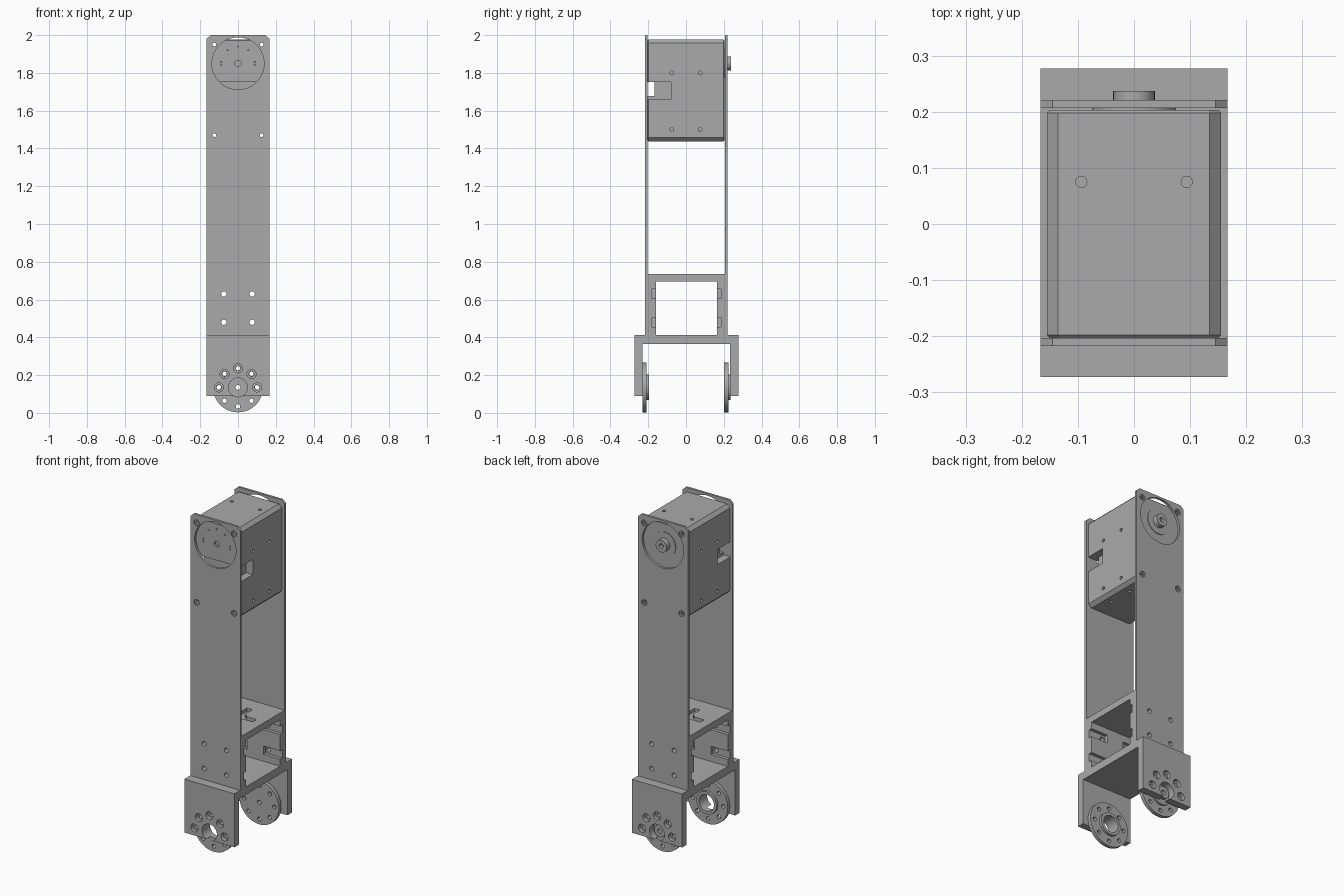
import bpy, bmesh, math
from mathutils import Matrix, Vector

if "Cube" in bpy.data.objects:
    bpy.data.objects.remove(bpy.data.objects["Cube"])

grey = bpy.data.materials.new("plain_grey")
grey.use_nodes = True
GREY = (0.4, 0.4, 0.4, 1)
grey.diffuse_color = GREY
grey.node_tree.nodes["Principled BSDF"].inputs["Base Color"].default_value = GREY

YC = 0.002          # middle of the bracket in depth
W = 0.167           # half width of plates and bracket
AXIS_TOP, AXIS_LOW = 1.85, 0.135


def box(bm, x, y, z):
    """Box between the given (low, high) limits."""
    size = Matrix.Diagonal((x[1] - x[0], y[1] - y[0], z[1] - z[0], 1))
    mid = Vector((sum(x) / 2, sum(y) / 2, sum(z) / 2))
    bmesh.ops.create_cube(bm, size=1, matrix=Matrix.Translation(mid) @ size)


def rod(bm, axis, centre, r, lo, hi, n=32):
    """Cylinder along an axis; centre gives the other two coordinates in order."""
    mid = list(centre)
    mid.insert("xyz".index(axis), (lo + hi) / 2)
    turn = {"x": Matrix.Rotation(math.pi / 2, 4, "Y"),
            "y": Matrix.Rotation(math.pi / 2, 4, "X"), "z": Matrix()}[axis]
    bmesh.ops.create_cone(bm, cap_ends=True, segments=n, radius1=r, radius2=r,
                          depth=hi - lo, matrix=Matrix.Translation(mid) @ turn)


def extrude(bm, pts, direction):
    """Prism swept from a flat outline."""
    face = bm.faces.new([bm.verts.new(p) for p in pts])
    res = bmesh.ops.extrude_face_region(bm, geom=[face])
    verts = [v for v in res["geom"] if isinstance(v, bmesh.types.BMVert)]
    bmesh.ops.translate(bm, verts=verts, vec=direction)
    bmesh.ops.recalc_face_normals(bm, faces=bm.faces)


def make(name, bm):
    mesh = bpy.data.meshes.new(name)
    bm.to_mesh(mesh)
    bm.free()
    ob = bpy.data.objects.new(name, mesh)
    bpy.context.collection.objects.link(ob)
    mesh.materials.append(grey)
    return ob


def cut(ob, bm):
    """Subtract the cutter shapes from the object."""
    cutter = make("cutter", bm)
    cutter.hide_render = True
    mod = ob.modifiers.new("cut", "BOOLEAN")
    mod.operation, mod.solver, mod.object = "DIFFERENCE", "EXACT", cutter
    mod.use_self = True
    bpy.context.view_layer.update()
    deps = bpy.context.evaluated_depsgraph_get()
    mesh = bpy.data.meshes.new_from_object(ob.evaluated_get(deps))
    ob.modifiers.clear()
    ob.data = mesh
    bpy.data.objects.remove(cutter)


def smooth(ob):
    bpy.context.view_layer.objects.active = ob
    for o in bpy.context.selected_objects:
        o.select_set(False)
    ob.select_set(True)
    bpy.ops.object.shade_smooth_by_angle(angle=math.radians(30))


def span(side, a, b):
    """Depth limits on the front (-1) or back (+1) side."""
    return sorted((YC + side * a, YC + side * b))


screws = [(sx * 0.125, z) for sx in (-1, 1) for z in (1.95, 1.47)]
bolts = [(sx * 0.075, z) for sx in (-1, 1) for z in (0.63, 0.48)]
parts = []

# Long side plates with chamfered top corners
for side, label in ((-1, "front"), (1, "back")):
    lo, hi = span(side, 0.205, 0.219)
    bm = bmesh.new()
    outline = [(-W, 0.41), (W, 0.41), (W, 1.98), (W - 0.022, 2), (0.022 - W, 2), (-W, 1.98)]
    extrude(bm, [(x, lo, z) for x, z in outline], (0, hi - lo, 0))
    plate = make(label + "_plate", bm)
    bm = bmesh.new()
    rod(bm, "y", (0, AXIS_TOP), 0.138, lo - 0.1, hi + 0.1, 64)
    for p in screws:
        rod(bm, "y", p, 0.010, lo - 0.1, hi + 0.1, 20)
    for p in bolts:
        rod(bm, "y", p, 0.014, lo - 0.1, hi + 0.1, 20)
    cut(plate, bm)
    bm = bmesh.new()
    for p in screws:
        rod(bm, "y", p, 0.018, *span(side, 0.212, 0.25), 20)
    cut(plate, bm)
    parts.append(plate)

# Motor housing: chamfered block with screw holes and a connector notch
bm = bmesh.new()
hx, c, bot, top = 0.155, 0.02, 1.438, 1.977
half = [(hx - c, bot), (hx, bot + c), (hx, top - c), (hx - c, top)]
ring = half + [(-x, z) for x, z in reversed(half)]
extrude(bm, [(x, -0.203, z) for x, z in ring], (0, 0.406, 0))
caps = [e for e in bm.edges if abs(e.verts[0].co.y - e.verts[1].co.y) < 1e-5]
bmesh.ops.bevel(bm, geom=caps, offset=0.005, segments=1, affect="EDGES")
housing = make("motor_housing", bm)
bm = bmesh.new()
box(bm, (-0.3, 0.3), (-0.3, -0.168), (1.677, 1.752))
for s in (-1, 1):
    box(bm, sorted((s * 0.11, s * 0.3)), (-0.3, -0.08), (1.66, 1.752))
    for y in (-0.075, 0.075):
        for z in (1.8, 1.5):
            rod(bm, "x", (y, z), 0.010, *sorted((s * 0.13, s * 0.2)), 20)
        rod(bm, "z", (s * 0.094, y), 0.010, bot - 0.05, bot + 0.03, 20)
    rod(bm, "z", (s * 0.094, 0.075), 0.010, top - 0.03, top + 0.05, 20)
for p in screws:
    rod(bm, "y", p, 0.010, -0.3, 0.3, 20)
rod(bm, "y", (0, AXIS_TOP), 0.017, -0.3, -0.19, 24)
for deg in (5, -5, 52, 90, 128, 175, 185):
    a = math.radians(deg)
    rod(bm, "y", (0.09 * math.cos(a), AXIS_TOP + 0.09 * math.sin(a)), 0.004, -0.3, -0.19, 10)
cut(housing, bm)
parts.append(housing)

# Rear idler shaft
bm = bmesh.new()
rod(bm, "y", (0, AXIS_TOP), 0.075, 0.2, 0.207, 48)
rod(bm, "y", (0, AXIS_TOP), 0.037, 0.205, 0.237, 32)
shaft = make("idler_shaft", bm)
bm = bmesh.new()
rod(bm, "y", (0, AXIS_TOP), 0.014, 0.215, 0.3, 20)
cut(shaft, bm)
parts.append(shaft)

# Joint frame: rectangular ring between the plates above a two-legged fork
bm = bmesh.new()
half = [(0.205, 0.735), (0.205, 0.413), (0.275, 0.413), (0.275, 0.09),
        (0.232, 0.09), (0.232, 0.366)]
ring = half + [(-y, z) for y, z in reversed(half)]
extrude(bm, [(-W, YC + y, z) for y, z in ring], (2 * W, 0, 0))
frame = make("joint_frame", bm)
bm = bmesh.new()
box(bm, (-0.3, 0.3), (YC - 0.162, YC + 0.162), (0.413, 0.695))
for p in bolts:
    rod(bm, "y", p, 0.014, -0.3, 0.3, 20)
cut(frame, bm)

# Nut slots, and the cross-shaped seat on top of the frame
bm = bmesh.new()
for s in (-1, 1):
    for side in (-1, 1):
        for z in (0.63, 0.48):
            box(bm, sorted((s * 0.055, s * 0.3)), span(side, 0.15, 0.182), (z - 0.025, z + 0.025))
cut(frame, bm)
bm = bmesh.new()
box(bm, (-0.11, 0.11), (YC - 0.018, YC + 0.018), (0.715, 0.8))
box(bm, (-0.018, 0.018), (YC - 0.11, YC + 0.11), (0.715, 0.8))
rod(bm, "z", (0, YC), 0.045, 0.715, 0.8)
cut(frame, bm)

# Bolt pattern and open axle bore in the legs
bm = bmesh.new()
for side in (-1, 1):
    rod(bm, "y", (0, AXIS_LOW), 0.05, *span(side, 0.22, 0.3))
    for i in range(5):
        a = math.radians(45 * i)
        p = (0.101 * math.cos(a), AXIS_LOW + 0.101 * math.sin(a))
        rod(bm, "y", p, 0.013, *span(side, 0.22, 0.3), 20)
        rod(bm, "y", p, 0.024, *span(side, 0.253, 0.3), 20)
cut(frame, bm)
parts.append(frame)

# Round joint flanges inside the legs
for side, label, disc, hub, bore in ((-1, "front", (0.212, 0.233), (0.197, 0.213), 0.05),
                                     (1, "back", (0.2, 0.222), (0.221, 0.233), 0.013)):
    bm = bmesh.new()
    rod(bm, "y", (0, AXIS_LOW), 0.132, *span(side, *disc), 64)
    flange = make(label + "_flange", bm)
    bm = bmesh.new()
    rod(bm, "y", (0, AXIS_LOW), 0.068, *span(side, *hub), 48)
    if side > 0:
        rod(bm, "y", (0, AXIS_LOW), 0.036, *span(side, 0.232, 0.25), 32)
    boss = make(label + "_hub", bm)
    bm = bmesh.new()
    rod(bm, "y", (0, AXIS_LOW), bore, *span(side, 0.15, 0.3))
    for i in range(8):
        a = math.radians(45 * i)
        rod(bm, "y", (0.101 * math.cos(a), AXIS_LOW + 0.101 * math.sin(a)), 0.012,
            *span(side, 0.15, 0.3), 16)
    cut(flange, bm)
    bm = bmesh.new()
    rod(bm, "y", (0, AXIS_LOW), bore, *span(side, 0.15, 0.3))
    cut(boss, bm)
    parts += [flange, boss]

for part in parts:
    smooth(part)
